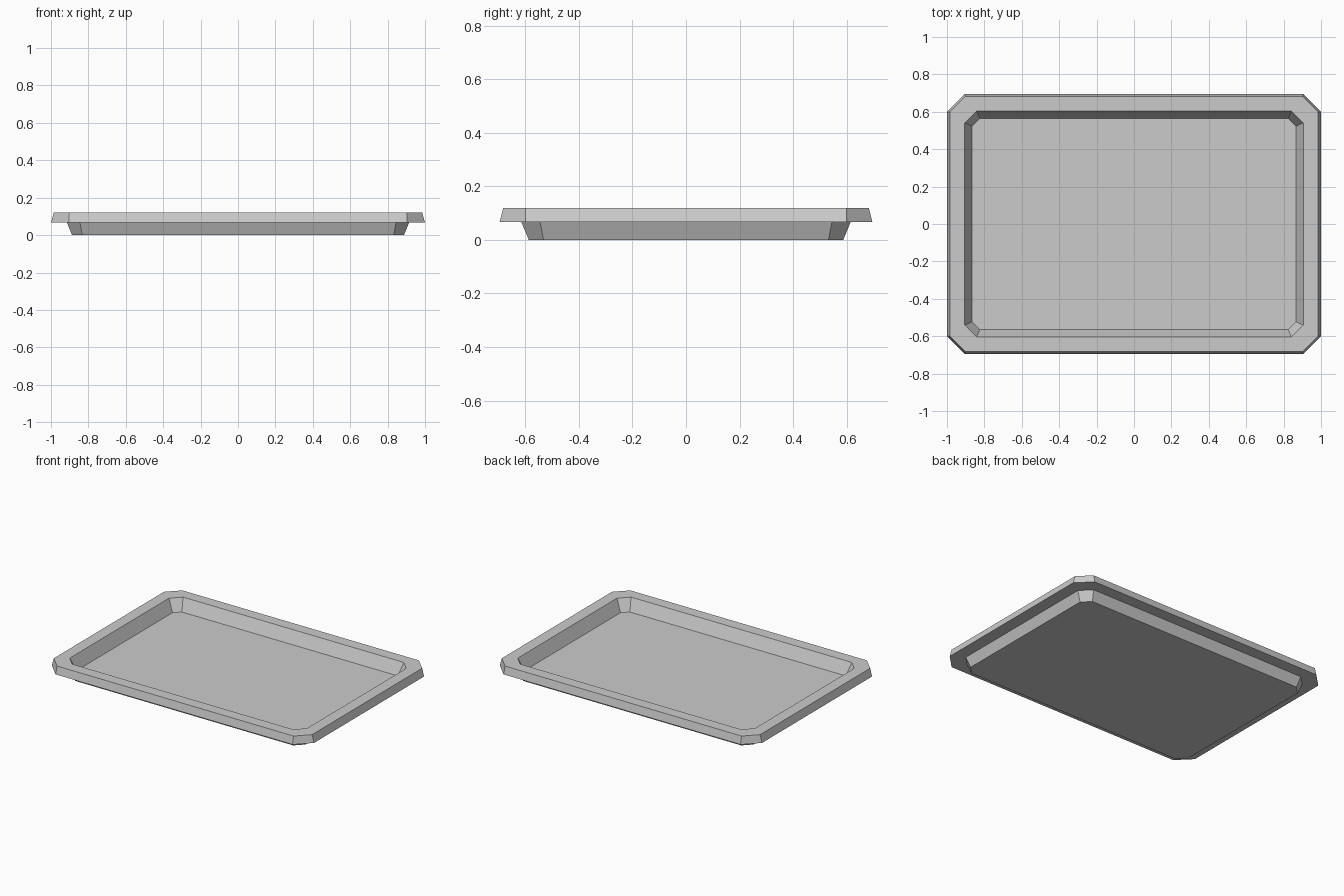
import bpy
import bmesh

cube = bpy.data.objects.get("Cube")
if cube:
    bpy.data.objects.remove(cube, do_unlink=True)

# Single grey metal colour
GREY = (0.6, 0.6, 0.6, 1)
metal = bpy.data.materials.new("light grey metal")
metal.use_nodes = True
metal.diffuse_color = GREY
metal.node_tree.nodes["Principled BSDF"].inputs["Base Color"].default_value = GREY


def clipped_ring(bm, half_x, half_y, cut, z):
    """Rectangle with clipped corners, counter-clockwise from above."""
    a, b = half_x - cut, half_y - cut
    points = [(half_x, -b), (half_x, b), (a, half_y), (-a, half_y),
              (-half_x, b), (-half_x, -b), (-a, -half_y), (a, -half_y)]
    return [bm.verts.new((x, y, z)) for x, y in points]


# Tray cross-section from the underside, over the rim, down to the floor:
# half width, half depth, corner cut, height
SECTION = [
    (0.887, 0.587, 0.055, 0.0),     # base
    (0.915, 0.615, 0.07, 0.067),    # underside of rim, inner
    (1.0, 0.696, 0.096, 0.067),     # rim lower edge
    (0.985, 0.683, 0.083, 0.12),    # rim upper edge
    (0.905, 0.604, 0.063, 0.12),    # mouth
    (0.866, 0.565, 0.042, 0.037),   # floor
]

bm = bmesh.new()
rings = [clipped_ring(bm, *row) for row in SECTION]
for low, high in zip(rings, rings[1:]):
    for i in range(len(low)):
        j = (i + 1) % len(low)
        bm.faces.new((low[i], low[j], high[j], high[i]))
bm.faces.new(rings[0][::-1])
bm.faces.new(rings[-1])

mesh = bpy.data.meshes.new("serving_tray")
bm.to_mesh(mesh)
bm.free()
mesh.materials.append(metal)
tray = bpy.data.objects.new("serving_tray", mesh)
bpy.context.collection.objects.link(tray)
